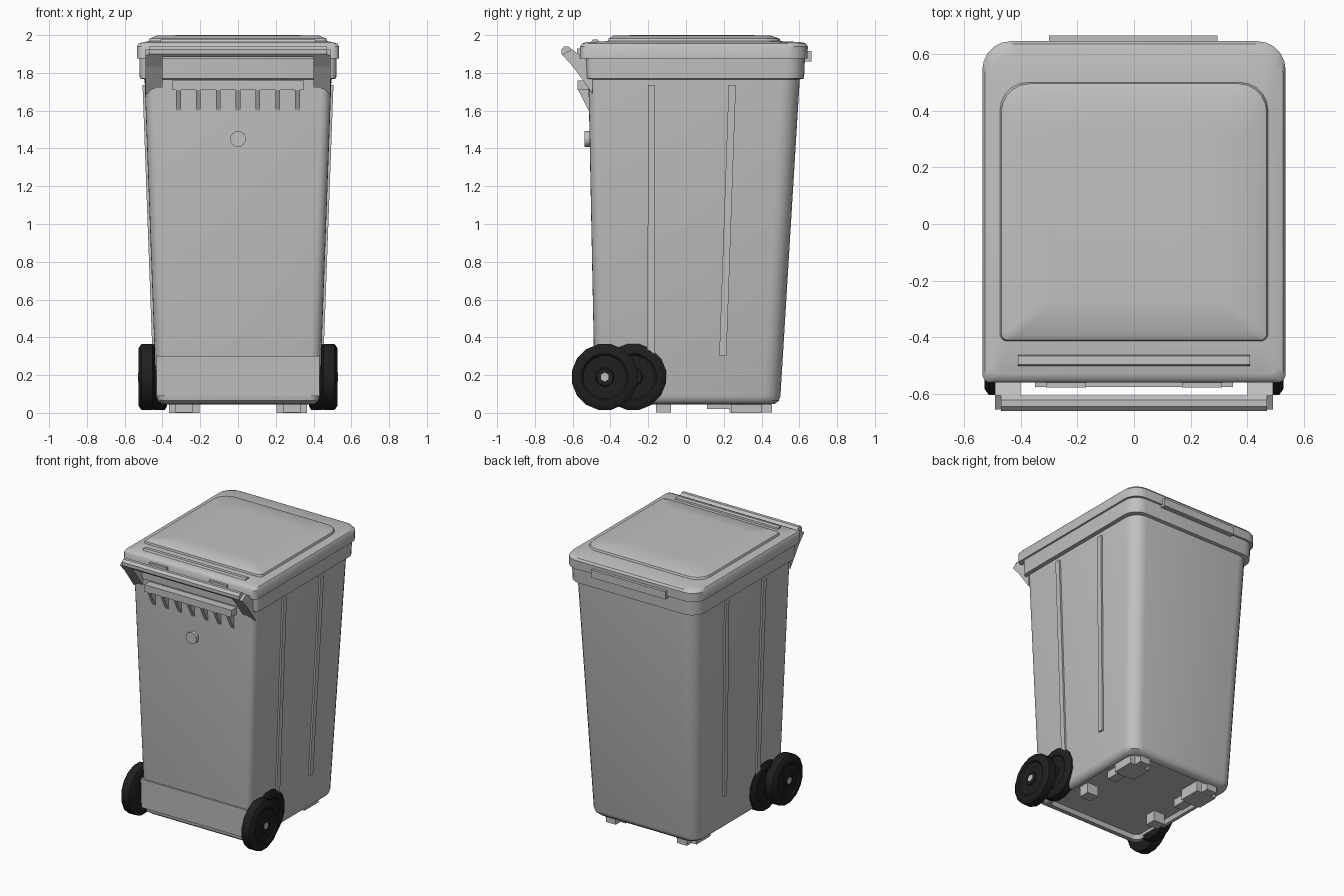
import bpy, bmesh, math
from mathutils import Vector

if "Cube" in bpy.data.objects:
    bpy.data.objects.remove(bpy.data.objects["Cube"])


def material(name, c):
    m = bpy.data.materials.new(name)
    m.diffuse_color = (c, c, c, 1)
    m.use_nodes = True
    m.node_tree.nodes["Principled BSDF"].inputs["Base Color"].default_value = m.diffuse_color
    return m


GREY = material("grey plastic", 0.53)
BLACK = material("black rubber", 0.014)


def finish(name, bm, mat, smooth=True):
    bmesh.ops.recalc_face_normals(bm, faces=bm.faces)
    me = bpy.data.meshes.new(name)
    bm.to_mesh(me)
    bm.free()
    ob = bpy.data.objects.new(name, me)
    bpy.context.collection.objects.link(ob)
    me.materials.append(mat)
    if smooth:
        bpy.ops.object.select_all(action='DESELECT')
        ob.select_set(True)
        bpy.context.view_layer.objects.active = ob
        bpy.ops.object.shade_smooth_by_angle(angle=math.radians(35))
    return ob


def rounded_ring(hx, y0, y1, rf, rb, z, seg=5):
    """Rounded rectangle with separate front and back corner radii."""
    pts = []
    for sx, y, r, a0 in ((1, y1 - rb, rb, 0), (-1, y1 - rb, rb, 90),
                         (-1, y0 + rf, rf, 180), (1, y0 + rf, rf, 270)):
        for i in range(seg + 1):
            a = math.radians(a0 + 90 * i / seg)
            pts.append(Vector((sx * (hx - r) + r * math.cos(a), y + r * math.sin(a), z)))
    return pts


def loft(name, rings, mat):
    bm = bmesh.new()
    loops = [[bm.verts.new(p) for p in rounded_ring(*r)] for r in rings]
    n = len(loops[0])
    for a, b in zip(loops, loops[1:]):
        for i in range(n):
            bm.faces.new((a[i], a[(i + 1) % n], b[(i + 1) % n], b[i]))
    bm.faces.new(loops[0])
    bm.faces.new(loops[-1])
    return finish(name, bm, mat)


def box(name, x0, x1, y0, y1, z0, z1, mat=GREY):
    return prism(name, [(y0, z0), (y1, z0), (y1, z1), (y0, z1)], x0, x1, mat)


def prism(name, profile, x0, x1, mat=GREY):
    """Extrude a (y, z) profile along x."""
    bm = bmesh.new()
    a = [bm.verts.new((x0, y, z)) for y, z in profile]
    b = [bm.verts.new((x1, y, z)) for y, z in profile]
    n = len(a)
    for i in range(n):
        bm.faces.new((a[i], a[(i + 1) % n], b[(i + 1) % n], b[i]))
    bm.faces.new(a)
    bm.faces.new(b)
    return finish(name, bm, mat, False)


def turned(name, profile, axis, y, z, sides, mat):
    """Stack of circles (offset, radius) along the x or y axis."""
    bm = bmesh.new()
    loops = []
    for o, r in profile:
        loop = []
        for i in range(sides):
            a = 2 * math.pi * (i + 0.5) / sides
            u, v = r * math.cos(a), r * math.sin(a)
            loop.append(bm.verts.new((o, y + u, z + v) if axis == 'x' else (u, o, z + v)))
        loops.append(loop)
    for a, b in zip(loops, loops[1:]):
        for i in range(sides):
            bm.faces.new((a[i], a[(i + 1) % sides], b[(i + 1) % sides], b[i]))
    bm.faces.new(loops[0])
    bm.faces.new(loops[-1])
    return finish(name, bm, mat)


# Tapered bin body with a recessed floor
loft("body", [
    (0.37, -0.41, 0.43, 0.04, 0.06, 0.075),
    (0.38, -0.42, 0.44, 0.04, 0.06, 0.045),
    (0.405, -0.455, 0.47, 0.045, 0.075, 0.048),
    (0.425, -0.478, 0.492, 0.05, 0.085, 0.065),
    (0.433, -0.483, 0.50, 0.05, 0.09, 0.09),
    (0.495, -0.517, 0.603, 0.055, 0.10, 1.78)], GREY)

# Rim under the lid
loft("rim", [
    (0.49, -0.515, 0.60, 0.05, 0.10, 1.765),
    (0.52, -0.525, 0.625, 0.04, 0.10, 1.77),
    (0.522, -0.53, 0.63, 0.04, 0.10, 1.882)], GREY)

# Lid with skirt, chamfered edge and raised panel
loft("lid", [
    (0.535, -0.56, 0.643, 0.03, 0.10, 1.876),
    (0.535, -0.56, 0.645, 0.03, 0.10, 1.94),
    (0.525, -0.55, 0.635, 0.03, 0.10, 1.955),
    (0.50, -0.53, 0.61, 0.03, 0.10, 1.963),
    (0.473, -0.413, 0.50, 0.025, 0.10, 1.968),
    (0.468, -0.41, 0.495, 0.025, 0.10, 1.982),
    (0.43, -0.385, 0.45, 0.025, 0.10, 1.997),
    (0.30, -0.27, 0.33, 0.025, 0.08, 2.0)], GREY)
box("lid_grip", -0.3, 0.295, 0.62, 0.665, 1.86, 1.915)
prism("lid_hinge_bar", [(-0.508, 1.95), (-0.458, 1.95), (-0.465, 1.976), (-0.495, 1.978)],
      -0.41, 0.41)

# Handle bar, brackets and hinge lugs
turned("handle_bar", [(-0.47, 0.03), (0.47, 0.03)], 'x', -0.632, 1.912, 8, GREY)
for s in (-1, 1):
    prism("handle_bracket", [(-0.655, 1.895), (-0.60, 1.835), (-0.495, 1.69), (-0.495, 1.86),
                             (-0.53, 1.872), (-0.605, 1.925)], s * 0.40, s * 0.49)
    box("hinge_lug", s * 0.17, s * 0.31, -0.577, -0.54, 1.89, 1.93)

# Ribbed ledge on the front
box("front_ledge", -0.35, 0.35, -0.575, -0.51, 1.71, 1.76)
for i in range(7):
    x = -0.315 + 0.105 * i
    prism("ledge_rib", [(-0.572, 1.712), (-0.51, 1.712), (-0.51, 1.60), (-0.516, 1.60)],
          x - 0.0125, x + 0.0125)

# Round lock and lower front plate
turned("lock", [(-0.50, 0.042), (-0.537, 0.042)], 'y', 0, 1.45, 20, GREY)
prism("lower_front_plate", [(-0.49, 0.09), (-0.45, 0.09), (-0.45, 0.30), (-0.498, 0.30)],
      -0.432, 0.432)


def side_rib(s, y_low, y_top, z_low, z_top, w=0.019):
    """Raised strip following the tapered side wall."""
    bm = bmesh.new()
    ends = []
    for y, z in ((y_low, z_low), (y_top, z_top)):
        x = 0.433 + (z - 0.09) * 0.0367
        ends.append([bm.verts.new((s * (x + d), y + e, z)) for d, e in
                     ((-0.02, -w), (0.012, -w), (0.012, w), (-0.02, w))])
    a, b = ends
    for i in range(4):
        bm.faces.new((a[i], a[(i + 1) % 4], b[(i + 1) % 4], b[i]))
    bm.faces.new(a)
    bm.faces.new(b)
    finish("side_rib", bm, GREY, False)


# Ribs, wheels and feet on both sides
for s in (-1, 1):
    side_rib(s, -0.185, -0.182, 0.25, 1.735)
    side_rib(s, 0.195, 0.245, 0.30, 1.735)
    for name, x, y in (("outer_wheel", 0.44, -0.43), ("inner_wheel", 0.375, -0.28)):
        turned(name, [(s * (x + d), r) for d, r in
                      ((0, 0.155), (0.012, 0.177), (0.072, 0.177), (0.087, 0.155),
                       (0.087, 0.125), (0.078, 0.115), (0.078, 0.05), (0.085, 0.045))],
               'x', y, 0.19, 16, BLACK)
    turned("wheel_hub", [(s * 0.50, 0.024), (s * 0.529, 0.024)], 'x', -0.43, 0.19, 6, GREY)
    box("back_foot", s * 0.205, s * 0.365, 0.24, 0.40, 0.0, 0.08)
    box("back_foot_bar", s * 0.245, s * 0.325, 0.23, 0.455, 0.001, 0.08)
    box("back_foot_web", s * 0.25, s * 0.32, 0.11, 0.24, 0.02, 0.08)
    box("front_foot", s * 0.24, s * 0.33, -0.16, -0.08, 0.001, 0.08)

# Axle between the wheels
turned("axle", [(-0.46, 0.022), (0.46, 0.022)], 'x', -0.43, 0.19, 8, GREY)
